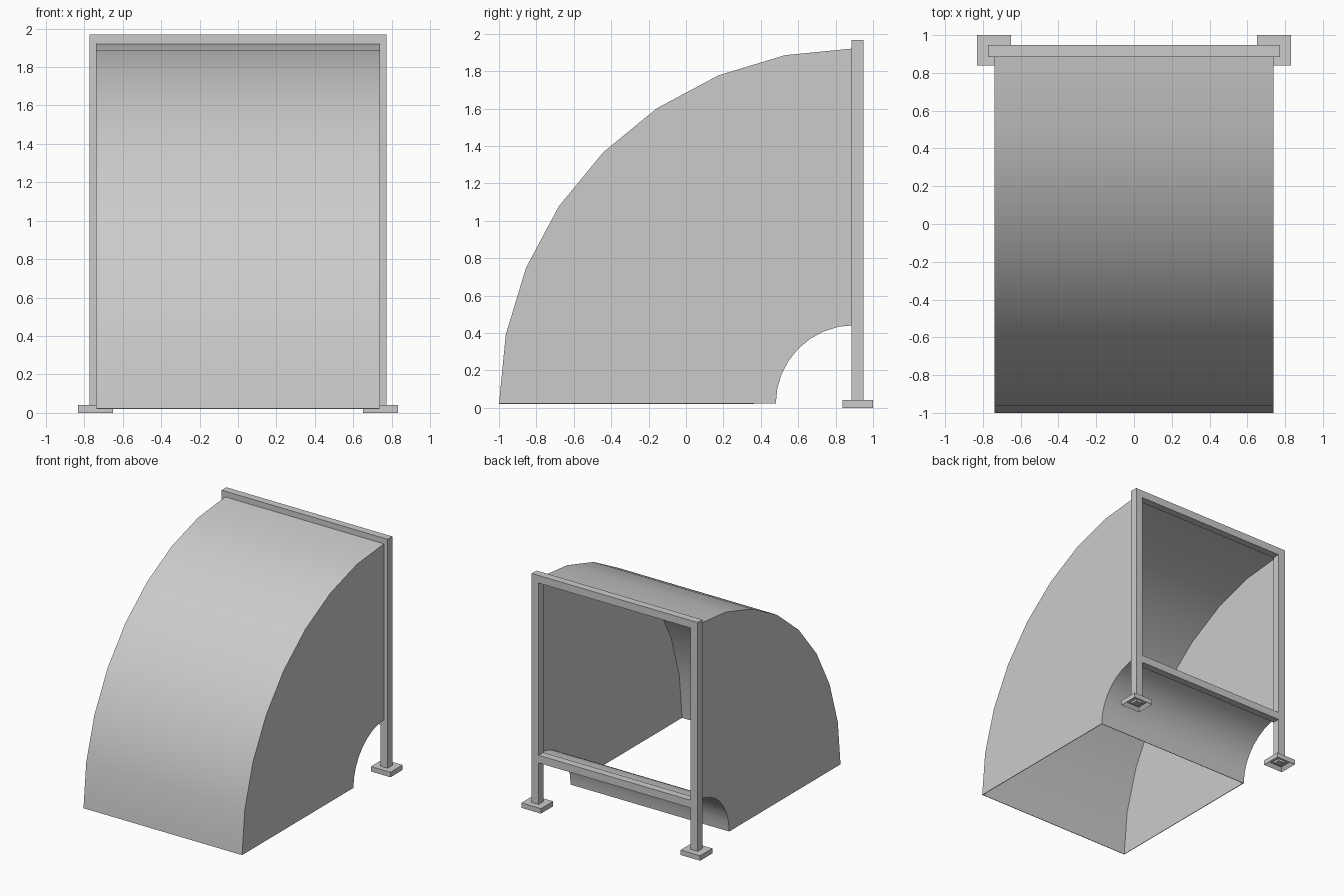
import bpy, bmesh
from math import sin, cos, pi
from mathutils import Matrix, Vector

cube = bpy.data.objects.get("Cube")
if cube:
    bpy.data.objects.remove(cube)

GREY = 0.6
metal = bpy.data.materials.new("grey metal")
metal.use_nodes = True
metal.diffuse_color = (GREY, GREY, GREY, 1)
metal.node_tree.nodes["Principled BSDF"].inputs["Base Color"].default_value = (GREY, GREY, GREY, 1)


def finish(name, bm):
    """Turn a bmesh into a named object."""
    bmesh.ops.recalc_face_normals(bm, faces=bm.faces)
    mesh = bpy.data.meshes.new(name)
    bm.to_mesh(mesh)
    bm.free()
    mesh.materials.append(metal)
    obj = bpy.data.objects.new(name, mesh)
    bpy.context.collection.objects.link(obj)
    return obj


def box(name, lo, hi, recess=None):
    """Box between two corners; recess = (rim, depth) hollows the underside."""
    lo, hi = Vector(lo), Vector(hi)
    bm = bmesh.new()
    bmesh.ops.create_cube(bm, size=1, matrix=Matrix.Translation((lo + hi) / 2)
                          @ Matrix.Diagonal((hi - lo).to_4d()))
    if recess:
        bottom = min(bm.faces, key=lambda f: f.calc_center_median().z)
        bmesh.ops.inset_region(bm, faces=[bottom], thickness=recess[0])
        for v in bottom.verts:
            v.co.z += recess[1]
    return finish(name, bm)


# Curved duct: quarter-turn sheet, open at the bottom and the back
STEPS, HALF = 8, 0.738
AXIS_Y, AXIS_Z = 0.9, 0.022
OUTER, INNER = 1.9, 0.42

bm = bmesh.new()
rings = []
for i in range(STEPS + 1):
    a = pi / 2 * i / STEPS
    corners = ((-HALF, OUTER), (HALF, OUTER), (HALF, INNER), (-HALF, INNER))
    rings.append([bm.verts.new((x, AXIS_Y - r * cos(a), AXIS_Z + r * sin(a)))
                  for x, r in corners])
for low, high in zip(rings, rings[1:]):
    for k in range(4):
        n = (k + 1) % 4
        bm.faces.new((low[k], low[n], high[n], high[k]))
duct = finish("duct", bm)
# Make sure the sheet faces outward before thickening it inward
if duct.data.polygons[0].normal.y > 0:
    duct.data.flip_normals()
sheet = duct.modifiers.new("sheet thickness", 'SOLIDIFY')
sheet.thickness = 0.005
sheet.offset = -1
sheet.use_even_offset = True
bpy.context.view_layer.objects.active = duct
duct.select_set(True)
bpy.ops.object.modifier_apply(modifier=sheet.name)
bpy.ops.object.shade_smooth_by_angle(angle=pi / 6)

# Frame behind the duct: two posts and two rails
BACK0, BACK1 = 0.885, 0.948
POST_IN, POST_OUT = 0.707, 0.772
for side, s in (("left", 1), ("right", -1)):
    x0, x1 = sorted((s * POST_IN, s * POST_OUT))
    box(side + "_post", (x0, BACK0, 0.012), (x1, BACK1, 1.968))
    # Hollow foot plate
    x0, x1 = sorted((s * 0.65, s * 0.832))
    box(side + "_foot", (x0, 0.838, 0), (x1, 1.0, 0.042), recess=(0.03, 0.03))
for name, top in (("top_rail", 1.968), ("bottom_rail", 0.455)):
    box(name, (-POST_IN, BACK0, top - 0.064), (POST_IN, BACK1, top))
